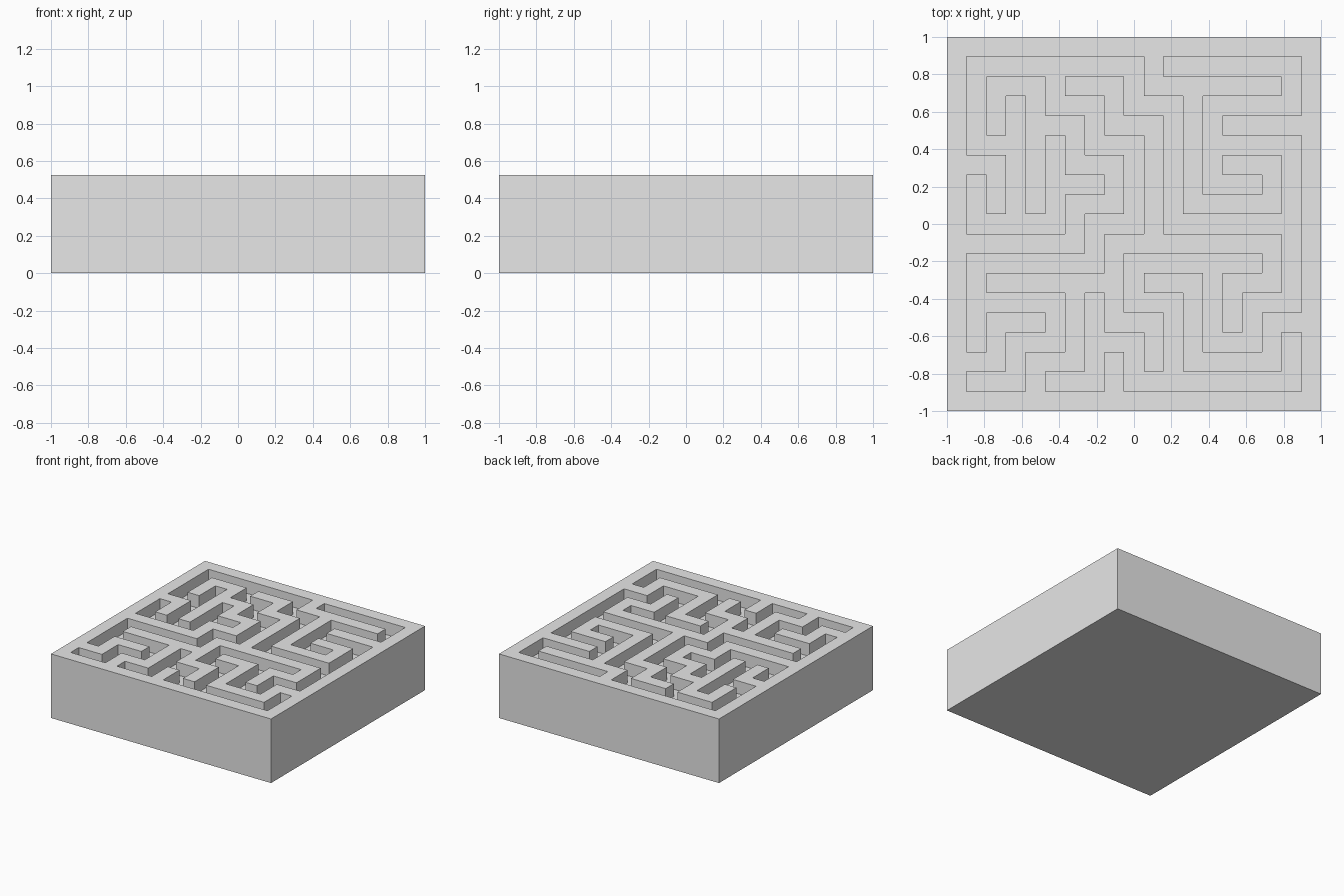
import bpy, bmesh, math

if "Cube" in bpy.data.objects:
    bpy.data.objects.remove(bpy.data.objects["Cube"])

N = 19                 # cells along each side
CELL = 2 / N
TOP = 5 * CELL         # block height
FLOOR = 4 * CELL       # channel floor height

# Channels running left to right: row from the back -> (first, last) column
ACROSS = {
    1: [(1, 9), (11, 17)],
    3: [(5, 7), (9, 11), (13, 17)],
    5: [(1, 3), (7, 9), (13, 17)],
    7: [(5, 7), (13, 15)],
    9: [(1, 5), (7, 9), (11, 17)],
    11: [(1, 7), (9, 15)],
    13: [(1, 5), (9, 11), (15, 17)],
    15: [(3, 5), (7, 9), (13, 15)],
    17: [(1, 3), (5, 7), (9, 17)],
}
# Channels running back to front: column -> (first, last) row
ALONG = {
    1: [(1, 5), (7, 9), (11, 15)],
    3: [(3, 9), (15, 17)],
    5: [(1, 3), (5, 9), (13, 15)],
    7: [(3, 5), (9, 11), (13, 17)],
    9: [(1, 3), (5, 9), (11, 13), (15, 17)],
    11: [(3, 9), (13, 17)],
    13: [(3, 7), (11, 15)],
    15: [(13, 15)],
    17: [(1, 3), (5, 13), (15, 17)],
}

channel = set()
for r, runs in ACROSS.items():
    for a, b in runs:
        channel.update((c, r) for c in range(a, b + 1))
for c, runs in ALONG.items():
    for a, b in runs:
        channel.update((c, r) for r in range(a, b + 1))


def height(c, r):
    """Surface height of a cell, zero outside the block."""
    if not (0 <= c < N and 0 <= r < N):
        return 0.0
    return FLOOR if (c, r) in channel else TOP


bm = bmesh.new()


def quad(*pts):
    bm.faces.new([bm.verts.new(p) for p in pts])


for r in range(N):
    for c in range(N):
        x0, x1 = -1 + c * CELL, -1 + (c + 1) * CELL
        y1, y0 = 1 - r * CELL, 1 - (r + 1) * CELL
        h = height(c, r)
        # wall top or channel floor
        quad((x0, y0, h), (x1, y0, h), (x1, y1, h), (x0, y1, h))
        # underside
        quad((x0, y1, 0), (x1, y1, 0), (x1, y0, 0), (x0, y0, 0))
        # upright faces wherever the neighbour is lower
        for dc, dr, a, b in ((0, 1, (x0, y0), (x1, y0)),
                             (1, 0, (x1, y0), (x1, y1)),
                             (0, -1, (x1, y1), (x0, y1)),
                             (-1, 0, (x0, y1), (x0, y0))):
            low = height(c + dc, r + dr)
            if low < h:
                quad((*a, low), (*b, low), (*b, h), (*a, h))

# Weld the cells and merge the coplanar faces
bmesh.ops.remove_doubles(bm, verts=bm.verts[:], dist=1e-4)
bmesh.ops.dissolve_limit(bm, angle_limit=math.radians(1),
                         verts=bm.verts[:], edges=bm.edges[:])

mesh = bpy.data.meshes.new("maze_block")
bm.to_mesh(mesh)
bm.free()
block = bpy.data.objects.new("maze_block", mesh)
bpy.context.collection.objects.link(block)

# Plain grey
grey = bpy.data.materials.new("light_grey")
grey.diffuse_color = (0.8, 0.8, 0.8, 1)
grey.use_nodes = True
grey.node_tree.nodes["Principled BSDF"].inputs["Base Color"].default_value = grey.diffuse_color
mesh.materials.append(grey)
